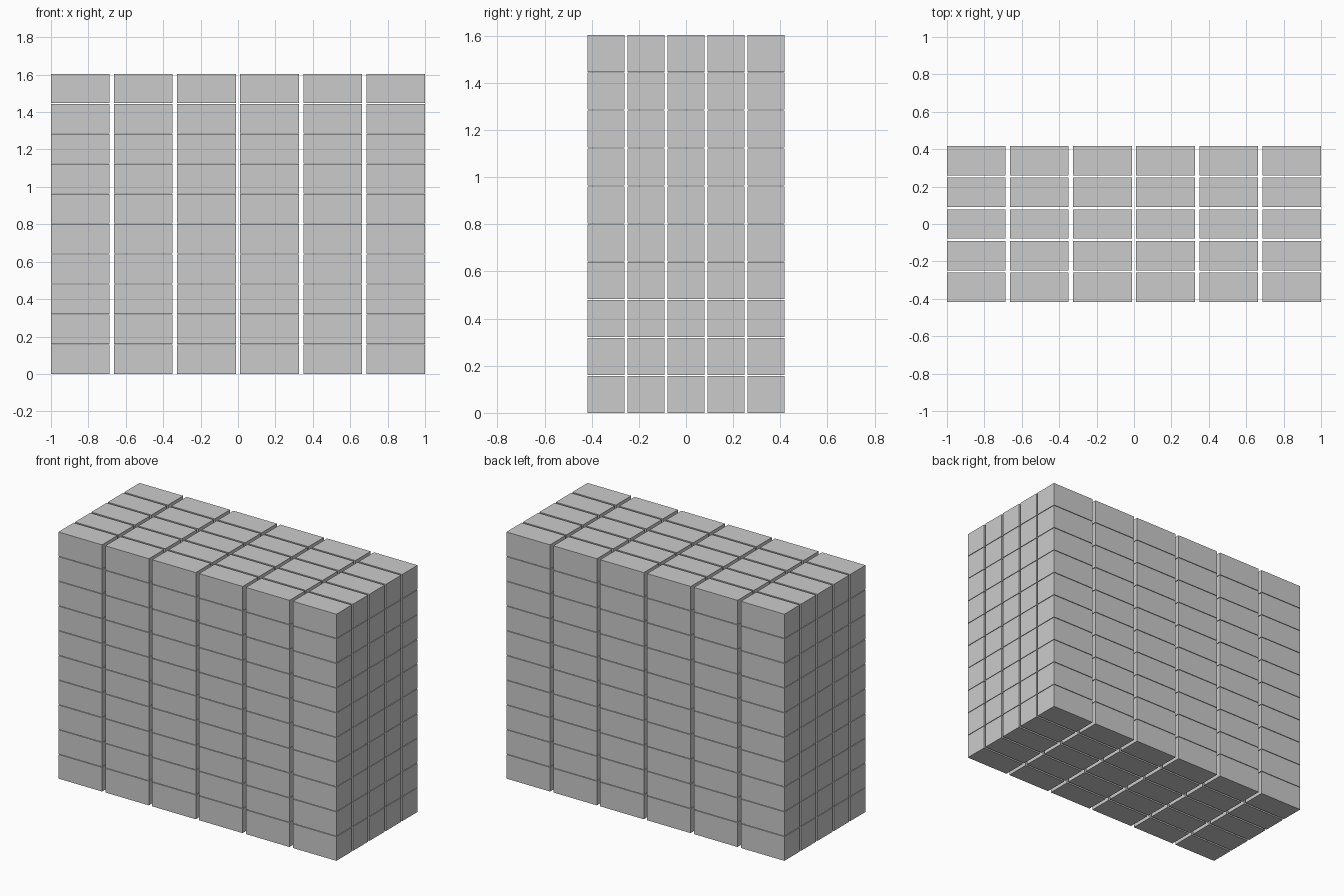
import bpy

if "Cube" in bpy.data.objects:
    bpy.data.objects.remove(bpy.data.objects["Cube"])

# Block size, spacing and count along x, y, z
SIZE = (0.3135, 0.157, 0.157)
PITCH = (0.3373, 0.1692, 0.1608)
COUNT = (6, 5, 10)

# First block, at the left front bottom corner of the stack
start = [-(COUNT[i] - 1) * PITCH[i] / 2 for i in range(2)] + [SIZE[2] / 2]
bpy.ops.mesh.primitive_cube_add(size=1, location=start)
stack = bpy.context.object
stack.name = "block_stack"
stack.scale = SIZE
bpy.ops.object.transform_apply(location=False, rotation=False, scale=True)

# Repeat the block along each axis with narrow gaps
for i, axis in enumerate("xyz"):
    arr = stack.modifiers.new("repeat_" + axis, 'ARRAY')
    arr.count = COUNT[i]
    arr.use_relative_offset = False
    arr.use_constant_offset = True
    arr.constant_offset_displace = [PITCH[i] if j == i else 0 for j in range(3)]
